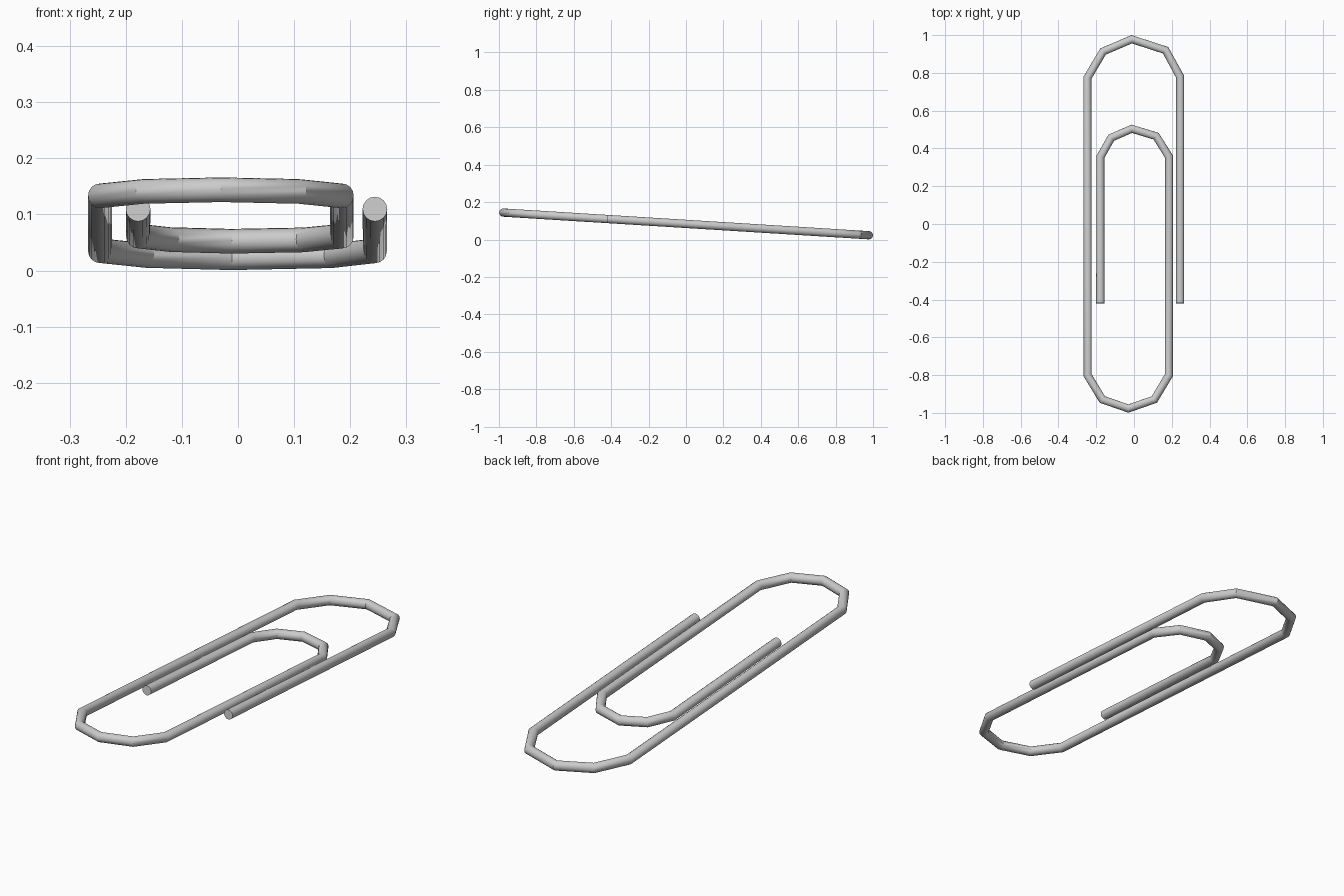
import bpy

if "Cube" in bpy.data.objects:
    bpy.data.objects.remove(bpy.data.objects["Cube"])

WIRE_RADIUS = 0.022

# Wire centre line seen from above: outer leg, top bend, bottom bend, inner bend, inner leg
path = [
    (0.244, -0.42), (0.244, 0.78), (0.167, 0.92), (-0.012, 0.978), (-0.164, 0.913),
    (-0.246, 0.775), (-0.246, -0.80), (-0.168, -0.929), (-0.03, -0.977),
    (0.108, -0.929), (0.185, -0.80), (0.185, 0.357), (0.117, 0.465),
    (-0.012, 0.504), (-0.12, 0.457), (-0.178, 0.355), (-0.178, -0.42),
]

# Bent wire, lying on a gentle slope towards the back
curve = bpy.data.curves.new("bent_wire", "CURVE")
curve.dimensions = "3D"
curve.bevel_depth = WIRE_RADIUS
curve.bevel_resolution = 6
curve.use_fill_caps = True
spline = curve.splines.new("POLY")
spline.points.add(len(path) - 1)
for point, (x, y) in zip(spline.points, path):
    point.co = (x, y, 0.0835 - 0.062 * y, 1)

wire = bpy.data.objects.new("bent_wire", curve)
bpy.context.collection.objects.link(wire)

# Solid mesh with smooth sides and sharp cut ends
bpy.context.view_layer.objects.active = wire
wire.select_set(True)
bpy.ops.object.convert(target="MESH")
bpy.ops.object.shade_smooth_by_angle(angle=0.6)
